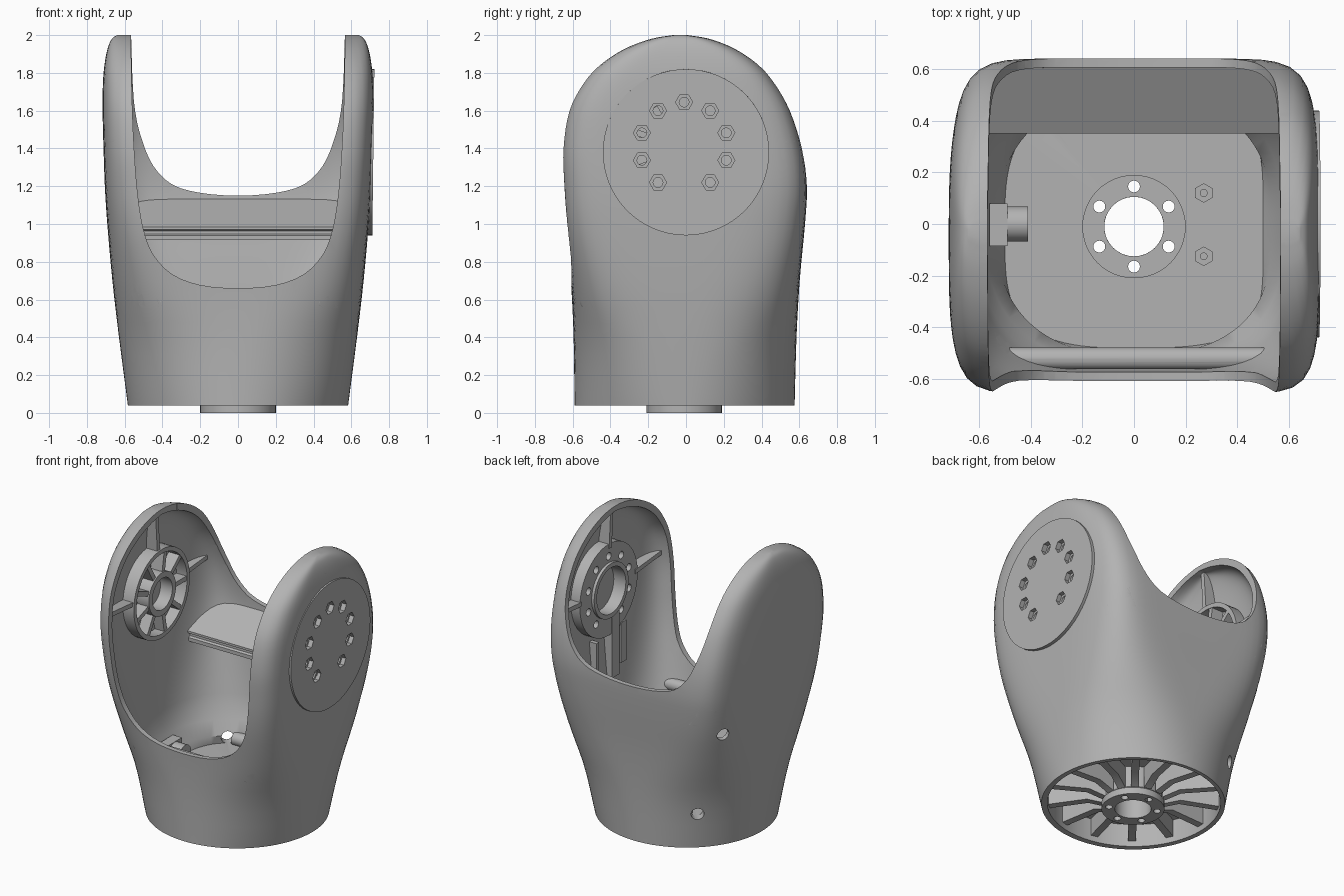
import bpy, bmesh
from math import radians, cos, sin, pi
from mathutils import Matrix, Vector

cube = bpy.data.objects.get("Cube")
if cube:
    bpy.data.objects.remove(cube)

grey = bpy.data.materials.new("plain grey")
grey.use_nodes = True
grey.diffuse_color = (0.45, 0.45, 0.45, 1)
grey.node_tree.nodes["Principled BSDF"].inputs["Base Color"].default_value = grey.diffuse_color

T = Matrix.Translation
ALONG_X = Matrix.Rotation(pi / 2, 4, 'Y')                        # local z -> x
ALONG_Y = Matrix.Rotation(pi / 2, 4, 'X')                        # local xy -> xz
YZ = Matrix(((0, 0, 1), (1, 0, 0), (0, 1, 0))).to_4x4()          # local xy -> yz
parts = []


def finish(name, bm, matrix=Matrix(), helper=False):
    bm.transform(matrix)
    bmesh.ops.recalc_face_normals(bm, faces=bm.faces)
    mesh = bpy.data.meshes.new(name)
    bm.to_mesh(mesh)
    bm.free()
    mesh.materials.append(grey)
    ob = bpy.data.objects.new(name, mesh)
    bpy.context.collection.objects.link(ob)
    ob.hide_render = helper
    if not helper:
        parts.append(ob)
    return ob


def cylinder(name, r, depth, matrix, sides=32, helper=False):
    bm = bmesh.new()
    bmesh.ops.create_cone(bm, cap_ends=True, segments=sides, radius1=r, radius2=r, depth=depth)
    return finish(name, bm, matrix, helper)


def prism(name, pts, depth, matrix, helper=False):
    bm = bmesh.new()
    face = bm.faces.new([bm.verts.new((x, y, 0)) for x, y in pts])
    out = bmesh.ops.extrude_face_region(bm, geom=[face])
    tops = [v for v in out["geom"] if isinstance(v, bmesh.types.BMVert)]
    bmesh.ops.translate(bm, verts=tops, vec=(0, 0, depth))
    return finish(name, bm, matrix, helper)


def box(name, lo, hi):
    pts = [(lo[0], lo[1]), (hi[0], lo[1]), (hi[0], hi[1]), (lo[0], hi[1])]
    return prism(name, pts, hi[2] - lo[2], T((0, 0, lo[2])))


def skin(rings, closed):
    # Bridges equal rings of points; closed joins last ring to first, else caps ends
    bm = bmesh.new()
    loops = [[bm.verts.new(p) for p in ring] for ring in rings]
    pairs = list(zip(loops, loops[1:])) + ([(loops[-1], loops[0])] if closed else [])
    for a, b in pairs:
        for i in range(len(a)):
            j = (i + 1) % len(a)
            bm.faces.new((a[i], a[j], b[j], b[i]))
    if not closed:
        bmesh.ops.triangulate(bm, faces=bm.faces)
        bm.faces.new(loops[0])
        bm.faces.new(loops[-1])
    return bm


def lathe(name, profile, matrix=Matrix(), sides=48):
    ang = [2 * pi * i / sides for i in range(sides)]
    return finish(name, skin([[(r * cos(t), r * sin(t), h) for t in ang] for r, h in profile], True), matrix)


def tube(name, r_out, r_in, depth, matrix):
    h = depth / 2
    return lathe(name, [(r_in, -h), (r_out, -h), (r_out, h), (r_in, h)], matrix)


def boolean(ob, tool, mode='DIFFERENCE'):
    mod = ob.modifiers.new("cut", 'BOOLEAN')
    mod.operation, mod.solver, mod.object = mode, 'EXACT', tool
    bpy.context.view_layer.objects.active = ob
    bpy.ops.object.modifier_apply(modifier=mod.name)


def smooth(rows, k=4):
    # Catmull-Rom through rows of numbers
    out, n = [], len(rows)
    for i in range(n - 1):
        p = [rows[max(0, min(n - 1, i + d))] for d in (-1, 0, 1, 2)]
        for s in range(k):
            t = s / k
            out.append([0.5 * (2 * b + (c - a) * t + (2 * a - 5 * b + 4 * c - d) * t * t
                               + (3 * b - a - 3 * c + d) * t ** 3) for a, b, c, d in zip(*p)])
    return out + [list(rows[-1])]


def ring(z, a, back, front, n, m, count=112):
    # Rounded-box outline: n squares the front and back, m the sides (left and front fuller)
    b, yc, pts = (back + front) / 2, (back - front) / 2, []
    for i in range(count):
        c, s = cos(2 * pi * i / count), sin(2 * pi * i / count)
        side = m + (m - 2) * (1.5 * (c > 0) + (s < 0))
        lo, hi = .5, 1.5
        for _ in range(24):
            mid = (lo + hi) / 2
            if abs(mid * c) ** n + abs(mid * s) ** side < 1:
                lo = mid
            else:
                hi = mid
        pts.append((a * lo * c, yc + b * lo * s, z))
    return pts


# Outer shell sections: height, half width, back reach, front reach, two squareness values
sections = smooth([
    (.04, .583, .575, .59, 2, 2), (.4, .63, .585, .595, 2.5, 2.25), (.7, .665, .602, .61, 4.5, 2.6),
    (1, .692, .63, .64, 8, 2.85), (1.2, .705, .64, .652, 10, 3), (1.4, .712, .615, .654, 12, 3),
    (1.6, .717, .555, .622, 12, 3), (1.75, .715, .47, .543, 12, 3), (1.85, .706, .38, .45, 12, 3),
    (1.93, .69, .26, .325, 12, 3), (1.98, .668, .13, .19, 12, 3), (2, .64, .01, .07, 12, 3)])
body = finish("yoke_shell", skin([ring(*s) for s in sections], False))
envelope = finish("envelope_helper", skin([ring(*s) for s in sections], False), helper=True)

# Thin-walled cavity, narrowing towards the floor
FLOOR = .25
inner = [(FLOOR, .5, .48, .48, 3, 3)]
for z, a, back, front, n, m in sections:
    if z > FLOOR + .01:
        d = .034 + .07 * max(0, (.45 - z) / .2)
        z_in = z if z < 1.4 else 1.4 + (z - 1.4) * .94
        mid, half = (back - front) / 2, max(.02, (back + front) / 2 - d)
        inner.append((z_in, a - d, half + mid, half - mid, max(n, 2.4), max(m, 2.25)))
cavity = finish("cavity_cutter", skin([ring(*s) for s in inner], False), helper=True)

# Access holes through the wall
cutters = [cavity]
for x, y, z in ((-.5, -.46, .61), (-.56, .43, .91), (-.395, .44, .29), (-.59, .005, .3)):
    turn = Vector((x, y, 0)).to_track_quat('Z', 'Y').to_matrix().to_4x4()
    cutters.append(cylinder("access_cutter", .042, .3, T((x, y, z)) @ turn, 18, True))

# Saddle openings, lower at the front than at the back
front_half = [(0, .66), (.2, .677), (.35, .735), (.45, .84), (.5, .97), (.53, 1.15), (.55, 1.4), (.562, 1.7), (.568, 2.1)]
back_half = [(0, 1.15), (.2, 1.165), (.35, 1.21), (.45, 1.31), (.51, 1.45), (.545, 1.6), (.56, 1.8), (.569, 2.15)]
for name, half, y in (("front_opening", front_half, .13), ("back_opening", back_half, .9)):
    full = smooth([(-x, z) for x, z in half[:0:-1]] + half, 3)
    cutters.append(prism(name, full, 1.07, T((0, y, 0)) @ ALONG_Y, True))

# Underside recess and centre bore
cutters.append(cylinder("recess_cutter", .55, .4, Matrix(), 64, True))
cutters.append(cylinder("bore_cutter", .115, 1, T((0, -.01, .31)), 32, True))

screw_cutters = []
for i in range(6):
    t = pi / 2 + i * pi / 3
    screw_cutters.append(cylinder("screw_cutter", .023, 1.4, T((.155 * cos(t), .155 * sin(t) - .01, 0)), 16, True))

# Side cover bolt holes: ten steps around the joint, lowest one left out
AXIS_Z = 1.41
bolt_cutters, pin_cutters = [], []
for i in range(10):
    t = pi / 2 + i * pi / 5
    if i != 5:
        place = T((.68, .235 * cos(t) - .01, AXIS_Z + .235 * sin(t))) @ ALONG_X
        bolt_cutters.append(cylinder("bolt_cutter", .045, .3, place, 6, True))
        pin_cutters.append(cylinder("pin_cutter", .026, .3, place, 12, True))

for c in cutters + screw_cutters + bolt_cutters:
    boolean(body, c)

# Flat round cover on the left arm, tilted with the wall
cover = cylinder("side_cover", .44, .026, T((.7035, 0, 1.38)) @ Matrix.Rotation(radians(.7), 4, 'Y') @ ALONG_X, 64)
for c in bolt_cutters:
    boolean(cover, c)

# Bearing ring and cable guides inside the left arm
bearing = tube("bearing_ring", .32, .17, .08, T((.645, -.01, AXIS_Z)) @ ALONG_X)
for c in pin_cutters:
    boolean(bearing, c)
tube("bearing_lip", .19, .16, .1, T((.635, -.01, AXIS_Z)) @ ALONG_X)
for guide in (box("cable_strip", (.6, -.12, .78), (.69, -.04, 1.25)),
              box("cable_clip", (.6, -.2, .85), (.69, -.14, 1.13)),
              box("cable_rail", (.61, .09, .7), (.69, .12, 1.08))):
    boolean(guide, envelope, 'INTERSECT')

# Spoked hub inside the right arm
hub_place = T((-.64, 0, 1.39))
tube("spoke_hub_rim", .31, .28, .1, hub_place @ ALONG_X)
tube("spoke_hub_core", .15, .11, .11, hub_place @ ALONG_X)
for i in range(9):
    prism("hub_spoke", [(.13, -.016), (.29, -.016), (.29, .016), (.13, .016)], .09,
          hub_place @ T((-.045, 0, 0)) @ Matrix.Rotation(2 * pi * i / 9, 4, 'X') @ YZ)

# Stiffening ribs from the joints to the arm rims
for x in (-.7, .6):
    for a in (5, 94, 175):
        rib = prism("arm_rib", [(.3, -.015), (.64, -.015), (.64, .015), (.3, .015)], .1,
                    T((x, 0, 1.4)) @ Matrix.Rotation(radians(a), 4, 'X') @ YZ)
        boolean(rib, envelope, 'INTERSECT')

# Sloping shelf with a grooved edge across the back wall
shelf = prism("back_shelf", [(.35, .915), (.35, .94), (.365, .948), (.365, .962), (.35, .97), (.35, .985),
                             (.62, 1.14), (.62, .99)], 1.3, T((-.65, 0, 0)) @ YZ)
boolean(shelf, envelope, 'INTERSECT')

# Round bars behind the front wall and along the back of the floor
bar = cylinder("front_bar", .042, 1.06, T((0, -.52, .59)) @ ALONG_X, 24)
boolean(bar, envelope, 'INTERSECT')
cylinder("back_bar", .045, .33, T((-.165, .44, .28)) @ ALONG_X, 24)

# Central mounting hub with flange, and its seat on the floor
hub = lathe("base_hub", [(.115, 0), (.2, 0), (.2, .045), (.185, .06), (.185, .12), (.2, .21), (.115, .21)], T((0, -.01, 0)))
seat = tube("floor_seat", .2, .115, .02, T((0, -.01, FLOOR)))
for ob in (hub, seat):
    for c in screw_cutters:
        boolean(ob, c)

# Radial blades under the floor
for i in range(14):
    prism("base_blade", [(.19, .05), (.3, .09), (.56, .08), (.56, .21), (.19, .21)], .05,
          Matrix.Rotation(2 * pi * (i + .5) / 14, 4, 'Z') @ T((-.025, 0, 0)) @ YZ)

# Floor bolts and the plug on the right wall
for y in (-.125, .12):
    cylinder("floor_bolt", .038, .06, T((.27, y, FLOOR + .02)), 6)
    cylinder("floor_bolt_pin", .015, .1, T((.27, y, FLOOR + .03)), 12)
box("plug_base", (-.56, -.085, FLOOR - .02), (-.49, .08, .38))
cylinder("plug", .068, .1, T((-.46, 0, .31)) @ ALONG_X, 24)

for c in cutters + screw_cutters + bolt_cutters + pin_cutters + [envelope]:
    bpy.data.objects.remove(c)

bpy.ops.object.select_all(action='DESELECT')
for ob in parts:
    ob.select_set(True)
bpy.context.view_layer.objects.active = body
bpy.ops.object.shade_smooth_by_angle(angle=radians(32))
